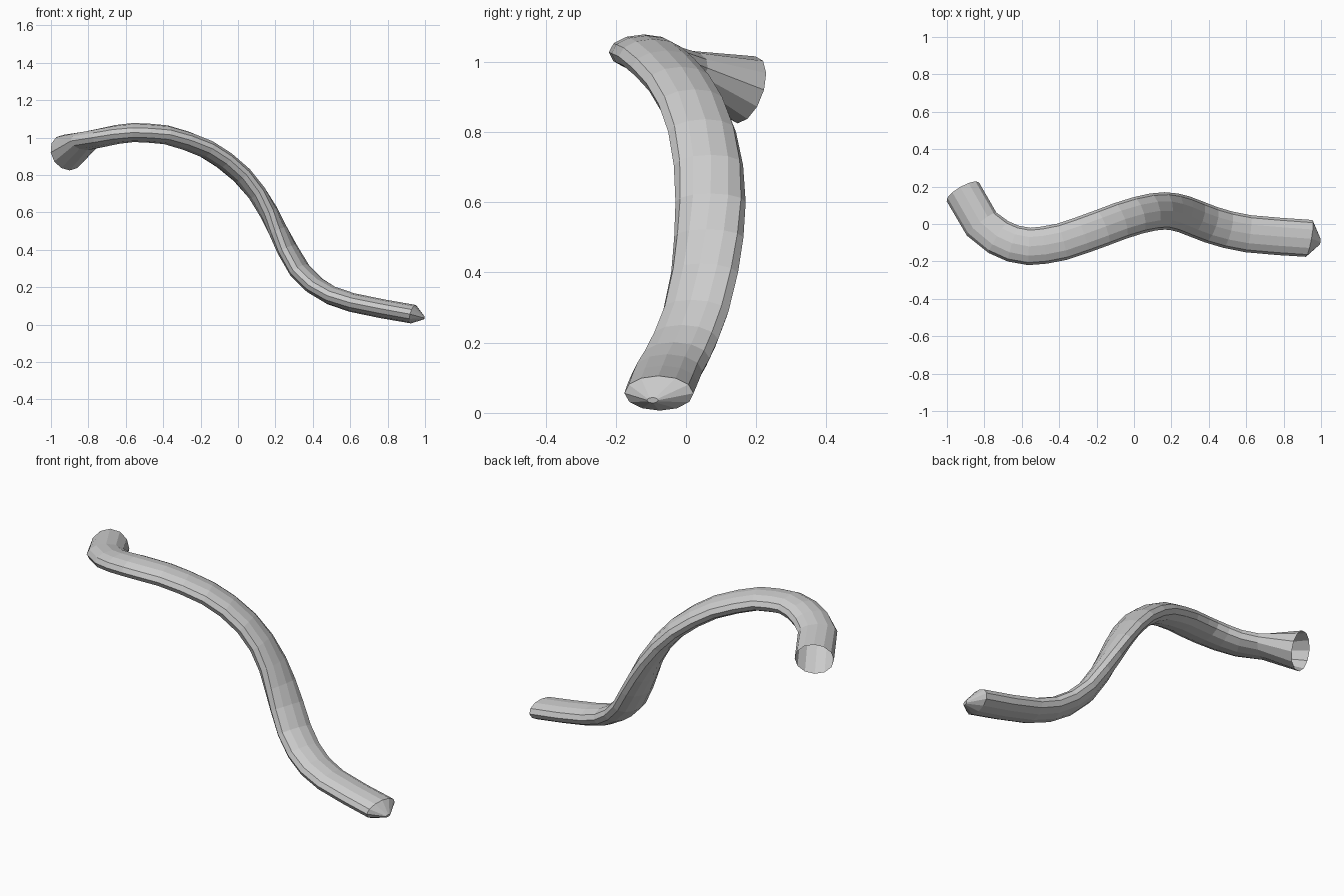
import bpy, bmesh, math
from mathutils import Vector

if "Cube" in bpy.data.objects:
    bpy.data.objects.remove(bpy.data.objects["Cube"])

SIDES = 12
# Centre line of the tube: x, y, z
PATH = [
    (-.915, .172, .92), (-.815, .0, .982), (-.725, -.07, 1.0), (-.645, -.105, 1.017),
    (-.56, -.12, 1.027), (-.48, -.113, 1.024), (-.385, -.095, 1.015), (-.28, -.06, .984),
    (-.17, -.02, .94), (-.075, .016, .88), (.02, .046, .80), (.1, .064, .705),
    (.165, .07, .60), (.215, .065, .50), (.265, .053, .40), (.33, .028, .29),
    (.41, -.003, .21), (.5, -.03, .155), (.61, -.052, .118), (.77, -.066, .085),
    (.937, -.077, .056)]
pts = [Vector(p) for p in PATH]


def ring(bm, centre, tangent, half_w, half_h):
    """Elliptical loop of vertices, wide axis kept level."""
    t = tangent.normalized()
    side = Vector((0, 0, 1)).cross(t).normalized()
    up = t.cross(side)
    loop = []
    for i in range(SIDES):
        a = 2 * math.pi * i / SIDES
        loop.append(bm.verts.new(centre + side * math.cos(a) * half_w + up * math.sin(a) * half_h))
    return loop


bm = bmesh.new()
rings = []
last = len(pts) - 1
for i, p in enumerate(pts):
    t = pts[min(i + 1, last)] - pts[max(i - 1, 0)]
    if i == last:
        t = Vector((1, -.18, -.25))
    # round open mouth at the start, flattened tube afterwards
    rings.append(ring(bm, p, t, .1, .1 if i == 0 else .051))

# Blunt pointed tip
rings.append(ring(bm, Vector((.995, -.095, .036)), Vector((1, -.18, -.25)), .016, .008))

for a, b in zip(rings, rings[1:]):
    for i in range(SIDES):
        j = (i + 1) % SIDES
        bm.faces.new((a[i], a[j], b[j], b[i]))
bm.faces.new(rings[-1])
bmesh.ops.recalc_face_normals(bm, faces=bm.faces)

mesh = bpy.data.meshes.new("curved_tube")
bm.to_mesh(mesh)
bm.free()
tube = bpy.data.objects.new("curved_tube", mesh)
bpy.context.collection.objects.link(tube)
